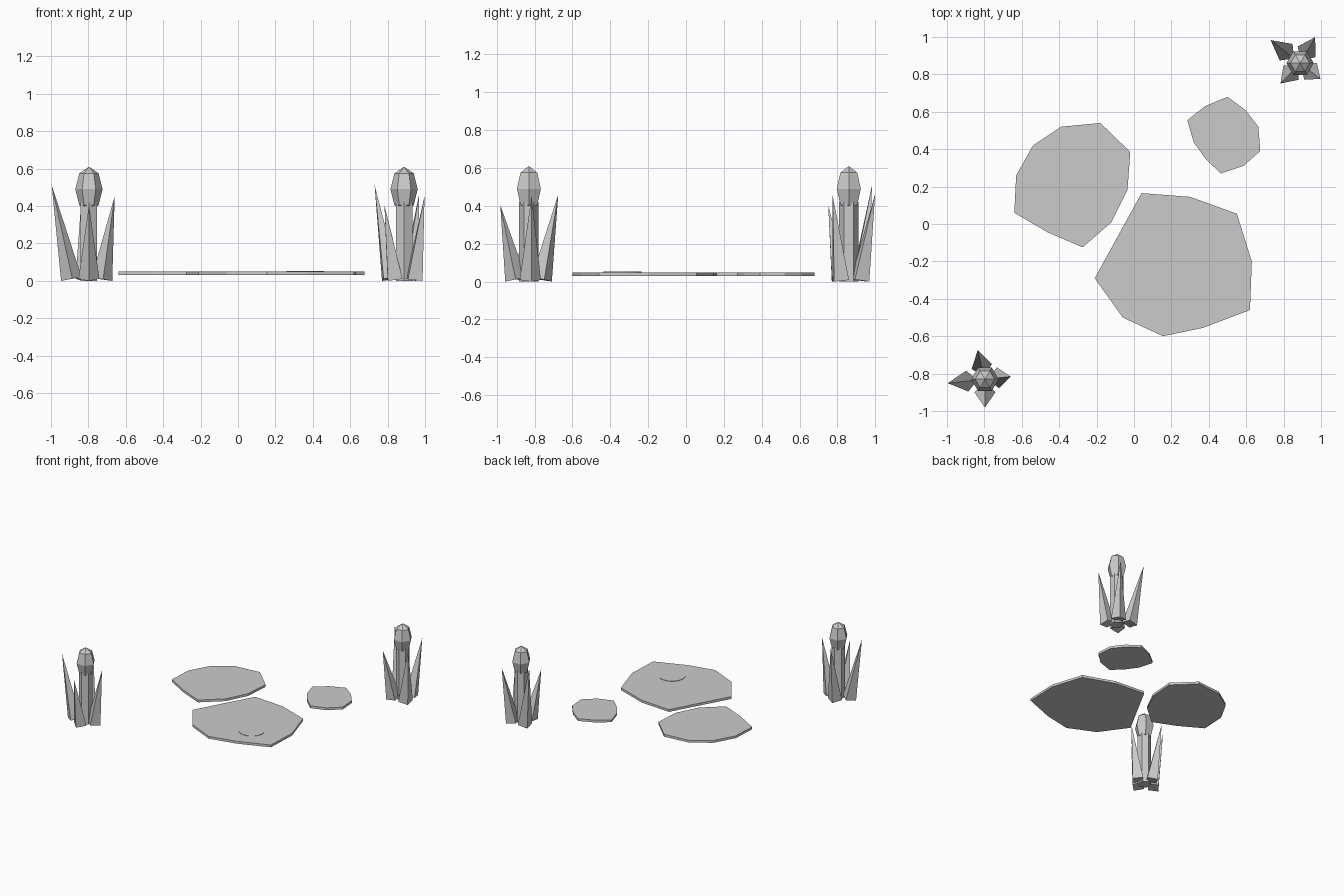
import bpy, bmesh
from math import radians, sin, cos, atan2
from mathutils import Matrix, Vector

if "Cube" in bpy.data.objects:
    bpy.data.objects.remove(bpy.data.objects["Cube"], do_unlink=True)

grey = bpy.data.materials.new("plain grey")
grey.use_nodes = True
colour = (0.6, 0.6, 0.6, 1)
grey.diffuse_color = colour
grey.node_tree.nodes["Principled BSDF"].inputs["Base Color"].default_value = colour


def finish(name, bm):
    bmesh.ops.recalc_face_normals(bm, faces=bm.faces)
    mesh = bpy.data.meshes.new(name)
    bm.to_mesh(mesh)
    bm.free()
    mesh.materials.append(grey)
    obj = bpy.data.objects.new(name, mesh)
    bpy.context.collection.objects.link(obj)
    return obj


def cone(name, sides, r1, r2, height, matrix):
    # Base sits on the matrix origin
    bm = bmesh.new()
    bmesh.ops.create_cone(bm, cap_ends=True, segments=sides, radius1=r1, radius2=r2,
                          depth=height, matrix=matrix @ Matrix.Translation((0, 0, height / 2)))
    return finish(name, bm)


def pad(name, outline, bottom=0.03, top=0.049):
    bm = bmesh.new()
    face = bm.faces.new([bm.verts.new((x, y, bottom)) for x, y in outline])
    side = bmesh.ops.extrude_face_region(bm, geom=[face], use_keep_orig=True)
    moved = [v for v in side["geom"] if isinstance(v, bmesh.types.BMVert)]
    bmesh.ops.translate(bm, verts=moved, vec=(0, 0, top - bottom))
    return finish(name, bm)


def reed(name, x, y, turn):
    spot = Matrix.Translation((x, y, 0))
    # Hexagonal stem and seed head
    cone(name + "_stem", 6, 0.051, 0.051, 0.42, spot)
    bm = bmesh.new()
    bmesh.ops.create_uvsphere(bm, u_segments=6, v_segments=4, radius=1,
                              matrix=spot @ Matrix.Translation((0, 0, 0.49))
                              @ Matrix.Rotation(radians(90), 4, "Z")
                              @ Matrix.Diagonal((0.073, 0.073, 0.12, 1)))
    finish(name + "_head", bm)
    # Leaning pointed leaves: angle, base distance, tip distance, tip height
    leaves = [(186, 0.095, 0.202, 0.51), (104, 0.07, 0.162, 0.46),
              (6, 0.07, 0.14, 0.455), (270, 0.07, 0.153, 0.403)]
    for i, (angle, near, far, tall) in enumerate(leaves):
        lean = atan2(far - near, tall)
        base = (spot @ Matrix.Rotation(radians(angle + turn), 4, "Z")
                @ Matrix.Translation((near, 0, 0.055 * sin(lean)))
                @ Matrix.Rotation(lean, 4, "Y"))
        cone(f"{name}_leaf_{i + 1}", 4, 0.056, 0, tall / cos(lean) - 0.01, base)


# Floating pads
pad("large_pad", [(0.04, 0.165), (0.3, 0.145), (0.55, 0.055), (0.63, -0.2), (0.62, -0.46),
                  (0.37, -0.555), (0.155, -0.6), (-0.06, -0.5), (-0.21, -0.29)])
pad("left_pad", [(-0.02, 0.385), (-0.18, 0.54), (-0.39, 0.52), (-0.54, 0.42), (-0.63, 0.26),
                 (-0.64, 0.06), (-0.46, -0.045), (-0.275, -0.125), (-0.12, 0.01), (-0.035, 0.18)])
pad("small_pad", [(0.5, 0.68), (0.38, 0.63), (0.285, 0.555), (0.32, 0.435), (0.385, 0.345),
                  (0.465, 0.27), (0.585, 0.31), (0.675, 0.39), (0.665, 0.52), (0.595, 0.61)])

# Thin disc lying on the large pad
cone("pad_disc", 16, 0.1, 0.1, 0.012, Matrix.Translation((0.36, -0.335, 0.04)))

# Two reeds
reed("front_reed", -0.797, -0.83, 0)
reed("back_reed", 0.888, 0.86, -44)
